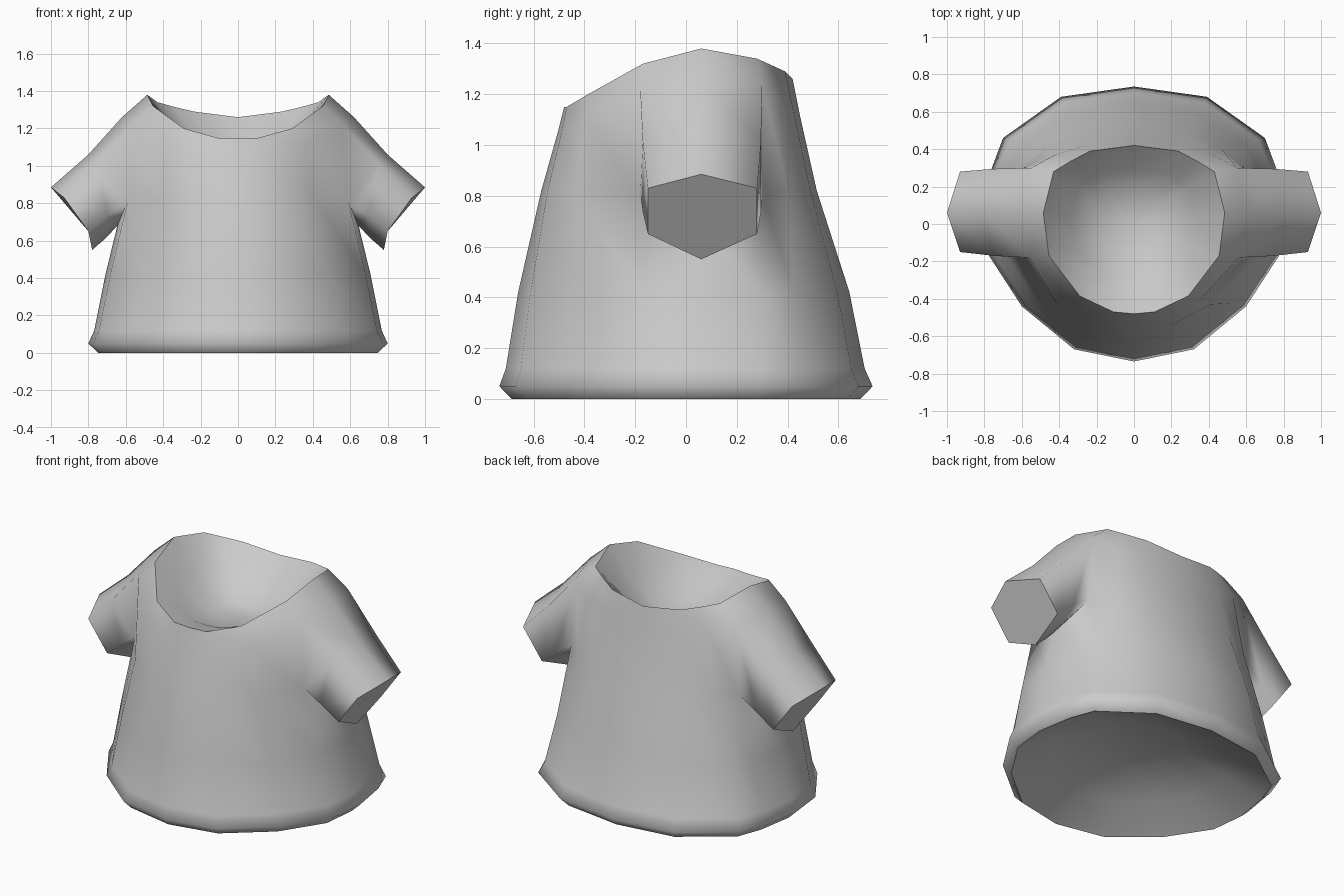
import bpy, bmesh, math

if "Cube" in bpy.data.objects:
    bpy.data.objects.remove(bpy.data.objects["Cube"])

bm = bmesh.new()

def add_ring(points):
    return [bm.verts.new(p) for p in points]

def skin(a, b, skip=()):
    """Bridge two rings with quads, leaving out the skipped columns."""
    n = len(a)
    for i in range(n):
        if i not in skip:
            j = (i + 1) % n
            bm.faces.new((a[i], a[j], b[j], b[i]))

def sharpen(ring):
    """Keep a ring's edges crisp under smooth shading."""
    for i, v in enumerate(ring):
        bm.edges.get((v, ring[i - 1])).smooth = False

def full(half):
    """Complete a half outline whose first and last points lie on x = 0."""
    return half + [(-p[0], *p[1:]) for p in reversed(half[1:-1])]

def bowl(rim, depths):
    """Close a rim with a dished surface: (scale, z, blend towards z)."""
    start = [v.co.copy() for v in rim]
    prev, cy = rim, sum(p.y for p in start) / len(start)
    for s, z, f in depths:
        ring = add_ring([(p.x * s, cy + (p.y - cy) * s, p.z + (z - p.z) * f)
                         for p in start])
        skin(prev, ring)
        prev = ring
    tip = bm.verts.new((0, cy, depths[-1][1]))
    for i in range(len(prev)):
        bm.faces.new((prev[i], prev[(i + 1) % len(prev)], tip))
    sharpen(rim)

# Body outlines: neckline, shoulder line, armpit line and hem
neck = full([(0, -.48, 1.15), (.11, -.47, 1.15), (.29, -.385, 1.20),
             (.455, -.17, 1.32), (.485, .06, 1.38), (.43, .28, 1.34),
             (.34, .335, 1.315), (.235, .39, 1.29), (0, .42, 1.26)])
shoulder = full([(0, -.505, 1.05), (.15, -.49, 1.05), (.36, -.40, 1.10),
                 (.56, -.18, 1.22), (.62, .06, 1.26), (.55, .30, 1.24),
                 (.42, .37, 1.18), (.26, .42, 1.15), (0, .45, 1.11)])
armpit = full([(0, -.57, .82), (.19, -.545, .82), (.41, -.43, .82),
               (.59, -.18, .81), (.645, .06, .68), (.585, .30, .81),
               (.47, .40, .82), (.29, .49, .82), (0, .515, .82)])
hem = full([(0, -.735), (.32, -.67), (.60, -.44), (.775, -.17), (.80, .06),
            (.76, .30), (.70, .46), (.39, .68), (0, .735)])

def body_ring(t, z, s=1):
    return [((a[0] + (b[0] - a[0]) * t) * s, (a[1] + (b[1] - a[1]) * t) * s, z)
            for a, b in zip(neck, hem)]

rows = [add_ring(r) for r in (neck, shoulder, armpit, body_ring(.71, .42),
                              body_ring(.90, .12), body_ring(1, .05),
                              body_ring(1, 0, .935))]
for k, (a, b) in enumerate(zip(rows, rows[1:])):
    skin(a, b, (3, 4, 11, 12) if k == 1 else ())   # leave the armholes open

# Dished closures inside the neckline and under the hem
bowl(rows[0], [(.7, 1.10, .7), (.35, 1.04, 1)])
bowl(rows[-1], [(.7, .13, .9), (.35, .21, 1)])

# Sleeves: six-sided tubes grown from the armholes
def sleeve_ring(side, top, upper, lower, bottom, front, back):
    pts = [(*upper, front), (*top, .06), (*upper, back),
           (*lower, back), (*bottom, .06), (*lower, front)]
    return add_ring([(side * x, y, z) for x, z, y in pts])

sh, ar = rows[1], rows[2]
for side, (f, m, b) in ((1, (3, 4, 5)), (-1, (13, 12, 11))):
    hole = [sh[f], sh[m], sh[b], ar[b], ar[m], ar[f]]
    mid = sleeve_ring(side, (.80, 1.06), (.75, 1.01), (.695, .735),
                      (.705, .615), -.17, .295)
    cuff = sleeve_ring(side, (1, .885), (.93, .83), (.80, .65),
                       (.78, .55), -.15, .28)
    skin(hole, mid)
    skin(mid, cuff)
    bm.faces.new(cuff)
    sharpen(cuff)

bmesh.ops.recalc_face_normals(bm, faces=bm.faces)
me = bpy.data.meshes.new("shirt")
bm.to_mesh(me)
bm.free()
shirt = bpy.data.objects.new("shirt", me)
bpy.context.collection.objects.link(shirt)
shirt.select_set(True)
bpy.context.view_layer.objects.active = shirt
bpy.ops.object.shade_smooth_by_angle(angle=math.radians(88))
